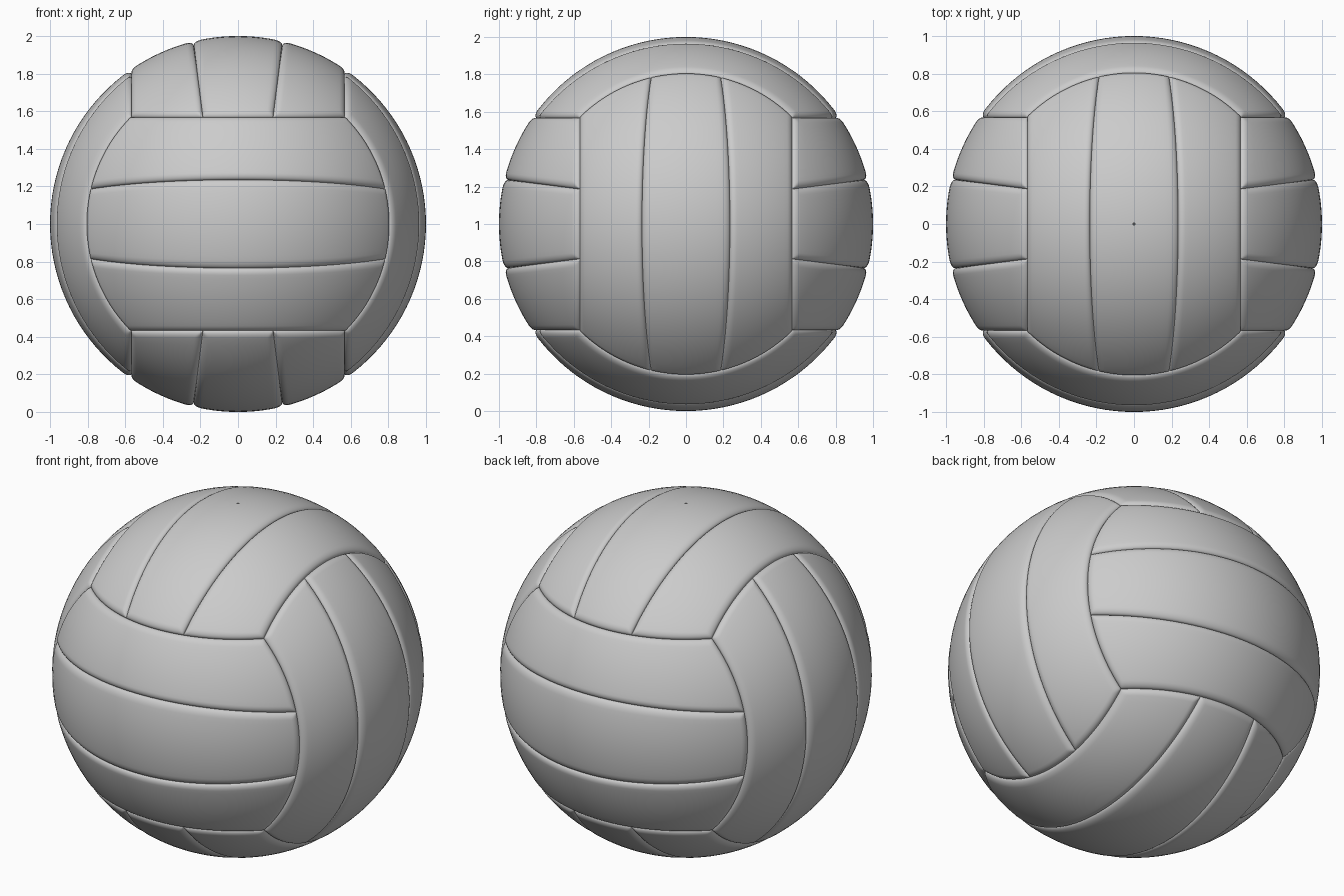
import bpy, bmesh
from math import sin, cos, acos, sqrt
from mathutils import Matrix, Vector

cube = bpy.data.objects.get("Cube")
if cube:
    bpy.data.objects.remove(cube, do_unlink=True)

EDGE = sqrt(1 / 3)          # plane offset where neighbouring panel groups meet
LIP, DEPTH = 0.04, 0.022    # rounded panel border
CENTRE = Vector((0, 0, 1))


def material(name, value):
    mat = bpy.data.materials.new(name)
    mat.use_nodes = True
    colour = (value, value, value, 1)
    mat.diffuse_color = colour
    mat.node_tree.nodes["Principled BSDF"].inputs["Base Color"].default_value = colour
    return mat


leather = material("light grey leather", 0.6)
rubber = material("dark grey rubber", 0.08)


def samples(length, inner):
    """Distances along a span, packed closely at both rounded borders."""
    lip = [LIP * k for k in (0, 0.04, 0.15, 0.32, 0.55, 0.78)]
    mid = [LIP + (length - 2 * LIP) * i / inner for i in range(inner + 1)]
    return lip + mid + [length - d for d in reversed(lip)]


def drop(d):
    k = max(0, 1 - d / LIP)
    return DEPTH * (1 - sqrt(max(0, 1 - k * k)))


def panel_mesh(name, low, high):
    """Strip of the ball between two planes w = a + b * n, ended by n = EDGE."""
    bm = bmesh.new()
    rows = []
    width = 0.4
    for dw in samples(width, 14):
        f = dw / width
        a, b = (lo + (hi - lo) * f for lo, hi in zip(low, high))
        w_end = a + b * EDGE
        r_end = sqrt(1 - w_end ** 2)
        t_end = acos(EDGE / r_end)
        length = 2 * t_end * r_end
        row = []
        for dl in samples(length, 36):
            t = t_end * (2 * dl / length - 1)
            r = r_end
            for _ in range(8):
                w = a + b * r * cos(t)
                r = sqrt(1 - w * w)
            p = Vector((w, r * sin(t), r * cos(t)))
            d = min(dw, width - dw, dl, length - dl)
            row.append(bm.verts.new(p * (1 - drop(d))))
        rows.append(row)
    for r0, r1 in zip(rows, rows[1:]):
        for i in range(len(r0) - 1):
            bm.faces.new((r0[i], r1[i], r1[i + 1], r0[i + 1]))
    for f in bm.faces:
        f.smooth = True
    mesh = bpy.data.meshes.new(name)
    bm.to_mesh(mesh)
    bm.free()
    mesh.materials.append(leather)
    return mesh


# Three panels make one group
seam = (0.117, 0.127)
border = (EDGE, 0)
flip = lambda s: (-s[0], -s[1])
panels = {
    "first_panel": panel_mesh("first_panel", flip(border), flip(seam)),
    "middle_panel": panel_mesh("middle_panel", flip(seam), seam),
    "last_panel": panel_mesh("last_panel", seam, border),
}

# Six groups: cyclic axis turns, each with its opposite side
turn = Matrix(((0, 0, 1, 0), (1, 0, 0, 0), (0, 1, 0, 0), (0, 0, 0, 1)))
half = Matrix.Rotation(3.14159265, 4, "Y")
groups = [("top", "bottom"), ("left", "right"), ("back", "front")]
spin = Matrix.Identity(4)
for pair in groups:
    for side, base in zip(pair, (Matrix.Identity(4), half)):
        for name, mesh in panels.items():
            ob = bpy.data.objects.new(side + "_" + name, mesh)
            ob.matrix_world = Matrix.Translation(CENTRE) @ spin @ base
            bpy.context.collection.objects.link(ob)
    spin = turn @ spin

# Inner bladder closing the bottom of the seams
bpy.ops.mesh.primitive_uv_sphere_add(segments=96, ring_count=48, radius=1 - DEPTH, location=CENTRE)
bladder = bpy.context.object
bladder.name = "inner_bladder"
bladder.data.materials.append(leather)
bpy.ops.object.shade_smooth()

# Air valve on top
bpy.ops.mesh.primitive_cylinder_add(vertices=12, radius=0.009, depth=0.004, location=(0, 0, 1.9985))
valve = bpy.context.object
valve.name = "air_valve"
valve.data.materials.append(rubber)
